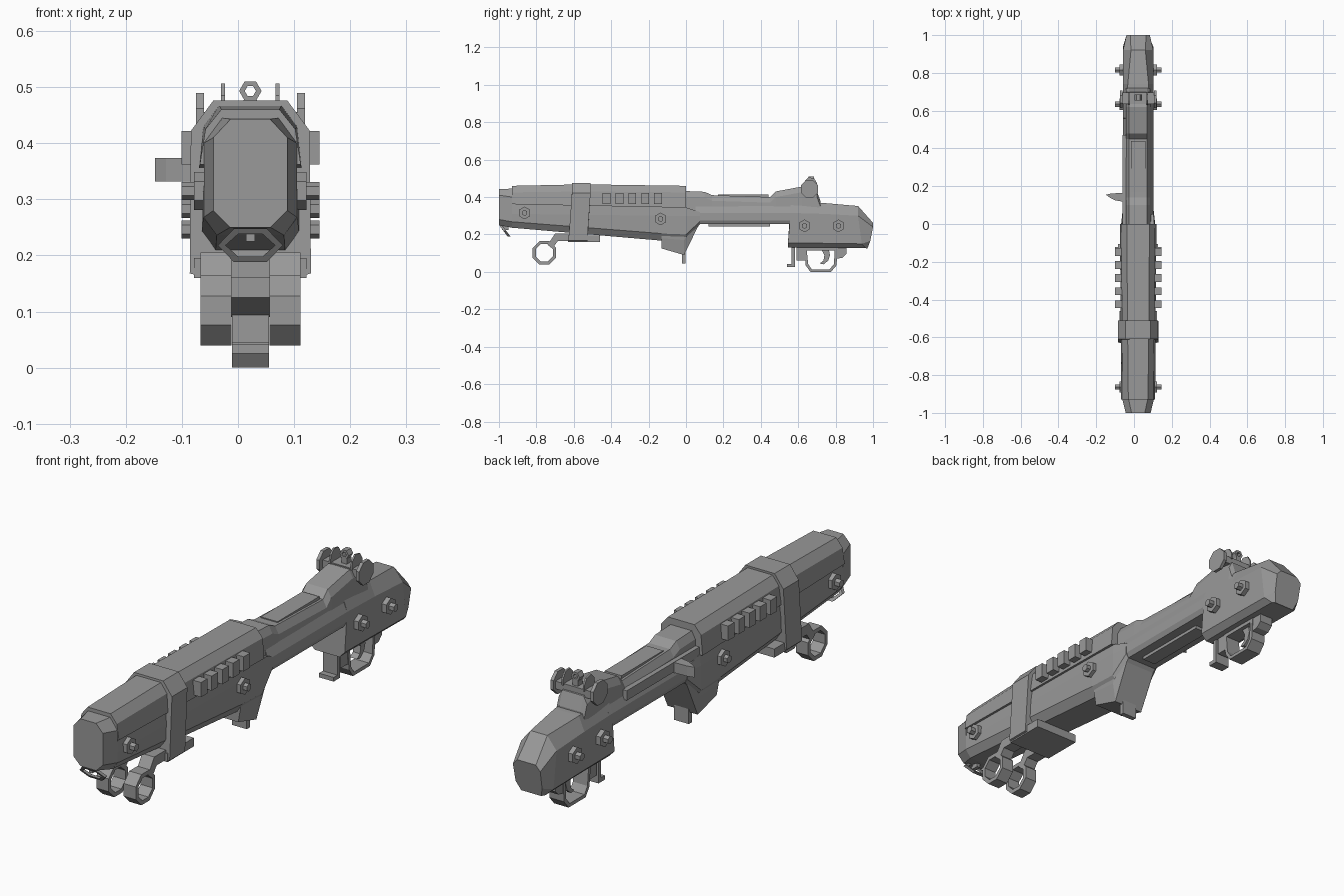
import bpy, bmesh, math

cube = bpy.data.objects.get("Cube")
if cube:
    bpy.data.objects.remove(cube, do_unlink=True)

CENTRE = 0.022  # the body sits slightly off centre because of the side handle

metal = bpy.data.materials.new("plain_grey")
metal.use_nodes = True
GREY = (0.32, 0.32, 0.32, 1)
metal.diffuse_color = GREY
metal.node_tree.nodes["Principled BSDF"].inputs["Base Color"].default_value = GREY


def finish(name, bm):
    bmesh.ops.remove_doubles(bm, verts=bm.verts, dist=0.0001)
    bmesh.ops.recalc_face_normals(bm, faces=bm.faces)
    bmesh.ops.translate(bm, verts=bm.verts, vec=(CENTRE, 0, 0))
    mesh = bpy.data.meshes.new(name)
    bm.to_mesh(mesh)
    bm.free()
    mesh.materials.append(metal)
    obj = bpy.data.objects.new(name, mesh)
    bpy.context.collection.objects.link(obj)
    return obj


def loft(name, sections):
    """Skin symmetric sections; points are (half width, z, optional y shift)."""
    bm = bmesh.new()
    loops = []
    for y, pts in sections:
        pts = [(*p, 0)[:3] for p in pts]
        outline = pts + [(-h, z, d) for h, z, d in reversed(pts)]
        loops.append([bm.verts.new((h, y + d, z)) for h, z, d in outline])
    n = len(loops[0])
    for a, b in zip(loops, loops[1:]):
        for i in range(n):
            j = (i + 1) % n
            bm.faces.new((a[i], a[j], b[j], b[i]))
    bm.faces.new(loops[0])
    bm.faces.new(loops[-1])
    return finish(name, bm)


def prism(name, outline, axis, lo, hi, hole=None, shear=None):
    """Extrude a 2D outline along an axis, with an optional matching hole."""
    place = {"x": lambda u, v, w: (w, u, v),
             "y": lambda u, v, w: (u, w, v),
             "z": lambda u, v, w: (u, v, w)}[axis]
    bm = bmesh.new()

    def loop(pts, w):
        return [bm.verts.new(place(u, v, w)) for u, v in pts]

    def bridge(a, b):
        for i in range(len(a)):
            j = (i + 1) % len(a)
            bm.faces.new((a[i], a[j], b[j], b[i]))

    a, b = loop(outline, lo), loop(outline, hi)
    bridge(a, b)
    if hole:
        c, d = loop(hole, lo), loop(hole, hi)
        bridge(c, d)
        bridge(a, c)
        bridge(b, d)
    else:
        bm.faces.new(a)
        bm.faces.new(b)
    if shear:
        for v in bm.verts:
            v.co.y -= (v.co.z - shear[0]) * shear[1]
    return finish(name, bm)


def ngon(u, v, r, n, turn=0.0, squash=1.0):
    return [(u + r * math.cos(math.tau * (i + turn) / n),
             v + squash * r * math.sin(math.tau * (i + turn) / n)) for i in range(n)]


def box(name, x, y, z):
    return prism(name, [(x[0], y[0]), (x[1], y[0]), (x[1], y[1]), (x[0], y[1])], "z", *z)


def both_sides(name, outline, lo, hi, hole=None):
    prism("left_" + name, outline, "x", lo, hi, hole)
    prism("right_" + name, outline, "x", -hi, -lo, hole)


# Fore-end: nose, lower stock and raised upper guard
loft("nose", [
    (-1.0, [(.035, .443), (.066, .41), (.066, .28), (.036, .25)]),
    (-.93, [(.05, .445), (.083, .40), (.083, .268), (.06, .236)])])
loft("fore_stock", [
    (-.93, [(.078, .38), (.084, .31), (.084, .268), (.06, .236)]),
    (-.13, [(.085, .36), (.09, .30), (.09, .205), (.065, .167)]),
    (0, [(.085, .345), (.09, .30), (.09, .20), (.065, .165)]),
    (.075, [(.08, .32), (.082, .30), (.082, .27), (.07, .255)])])
loft("upper_guard", [
    (-.93, [(.052, .46), (.08, .425), (.09, .362)]),
    (-.55, [(.056, .468), (.084, .43), (.092, .354)]),
    (0, [(.06, .46), (.09, .425), (.097, .343)])])

# Guard ribs
for i in range(5):
    y = -.425 + i * .069
    for side, s in (("left", 1), ("right", -1)):
        box(f"{side}_rib_{i + 1}", sorted((s * .08, s * .123)),
            (y - .021, y + .021), (.362, .422))

# Slanted band, underside lug and twin hanging rings
band = [(.066, .476), (.106, .422), (.108, .168, -.018), (.08, .160, -.018)]
loft("band", [(-.61, band), (-.51, band)])
box("underside_lug", (-.1, .1), (-.63, -.46), (.16, .195))
both_sides("ring", ngon(-.757, .102, .068, 8, .5), .034, .089, ngon(-.757, .102, .05, 8, .5))
both_sides("ring_arm", [(-.74, .145), (-.70, .205), (-.6, .205), (-.6, .165),
                        (-.685, .165), (-.715, .125)], .034, .089)

# Tilted front swivel with a small tab
prism("front_swivel", ngon(0, .218, .058, 6, 0, .6), "y", -.975, -.96,
      ngon(0, .218, .044, 6, 0, .52), shear=(.218, .75))
box("swivel_tab", (-.008, .008), (-.985, -.95), (.225, .26))

# Magazine well and its lower catch
loft("magazine_well", [
    (-.13, [(.082, .21), (.08, .18), (.07, .125)]),
    (-.01, [(.084, .24), (.08, .17), (.068, .09)]),
    (.07, [(.078, .29), (.076, .27), (.07, .255)])])
box("magazine_catch", (-.033, .033), (-.022, -.002), (.045, .13))

# Wrist with its slim underside plate
wrist = [(.062, .36), (.08, .315), (.08, .275), (.07, .255)]
loft("wrist", [(.05, wrist), (.58, wrist)])
box("underside_plate", (-.03, .03), (.12, .45), (.242, .258))

# Rear stock with bevelled end
loft("rear_stock", [
    (.56, [(.06, .375), (.08, .315), (.08, .155, -.015), (.056, .130, -.015)]),
    (.74, [(.055, .368), (.08, .31), (.08, .153), (.056, .130)]),
    (.92, [(.038, .352), (.08, .30), (.08, .150, .02), (.056, .127, .04)]),
    (1.0, [(.042, .262), (.062, .24), (.06, .165, -.015), (.045, .125, -.03)])])

# Receiver with rising sight ramp
loft("receiver", [(y, [(.048, z), (.064, z - .03), (.068, .31)]) for y, z in
                  ((0, .432), (.10, .428), (.14, .41), (.45, .40),
                   (.48, .43), (.62, .456), (.70, .432), (.72, .375))])
box("operating_rail", (-.083, -.06), (.0, .47), (.335, .375))
box("bolt_cover", (-.038, .038), (.17, .44), (.395, .413))

# Curved side handle
prism("side_handle", [(-.06, .115), (-.12, .125), (-.15, .14), (-.17, .155),
                      (-.14, .162), (-.06, .165)], "z", .332, .374)

# Rear sight: cross block, ears, thin wings and peep ring
box("sight_block", (-.09, .09), (.635, .695), (.425, .456))
both_sides("sight_ear", ngon(.66, .443, .05, 8, .5), .083, .097)
both_sides("sight_wing", [(.63, .45), (.635, .485), (.655, .506), (.685, .50),
                          (.70, .475), (.70, .45)], .045, .052)
box("peep_post", (-.012, .012), (.655, .685), (.45, .477))
prism("peep_ring", ngon(0, .493, .02, 6), "y", .655, .685, ngon(0, .493, .01, 6))

# Side nuts with protruding bolts
for i, (y, z, face) in enumerate(((-.863, .315, .1), (-.136, .283, .106),
                                  (.634, .246, .1), (.815, .246, .1))):
    both_sides(f"nut_{i + 1}", ngon(y, z, .034, 6, .5), .07, face)
    both_sides(f"bolt_{i + 1}", ngon(y, z, .016, 6, .5), .07, .123)

# Trigger guard, trigger and small catches underneath
prism("trigger_guard",
      [(.63, .135), (.64, .035), (.665, 0), (.775, 0), (.805, .035), (.81, .135)],
      "x", -.033, .033,
      [(.646, .115), (.653, .042), (.672, .014), (.768, .014), (.791, .042), (.795, .115)])
prism("trigger", [(.715, .135), (.74, .09), (.735, .06), (.715, .045), (.735, .04),
                  (.76, .06), (.77, .09), (.76, .135)], "x", -.016, .016)
prism("front_catch", [(.565, .14), (.565, .042), (.54, .042), (.54, .025),
                      (.582, .025), (.582, .14)], "x", -.033, .033)
box("catch_block", (-.03, .03), (.59, .64), (.06, .14))
prism("rear_catch", [(.80, .135), (.80, .07), (.835, .075), (.857, .095), (.857, .135)],
      "x", -.03, .03)
